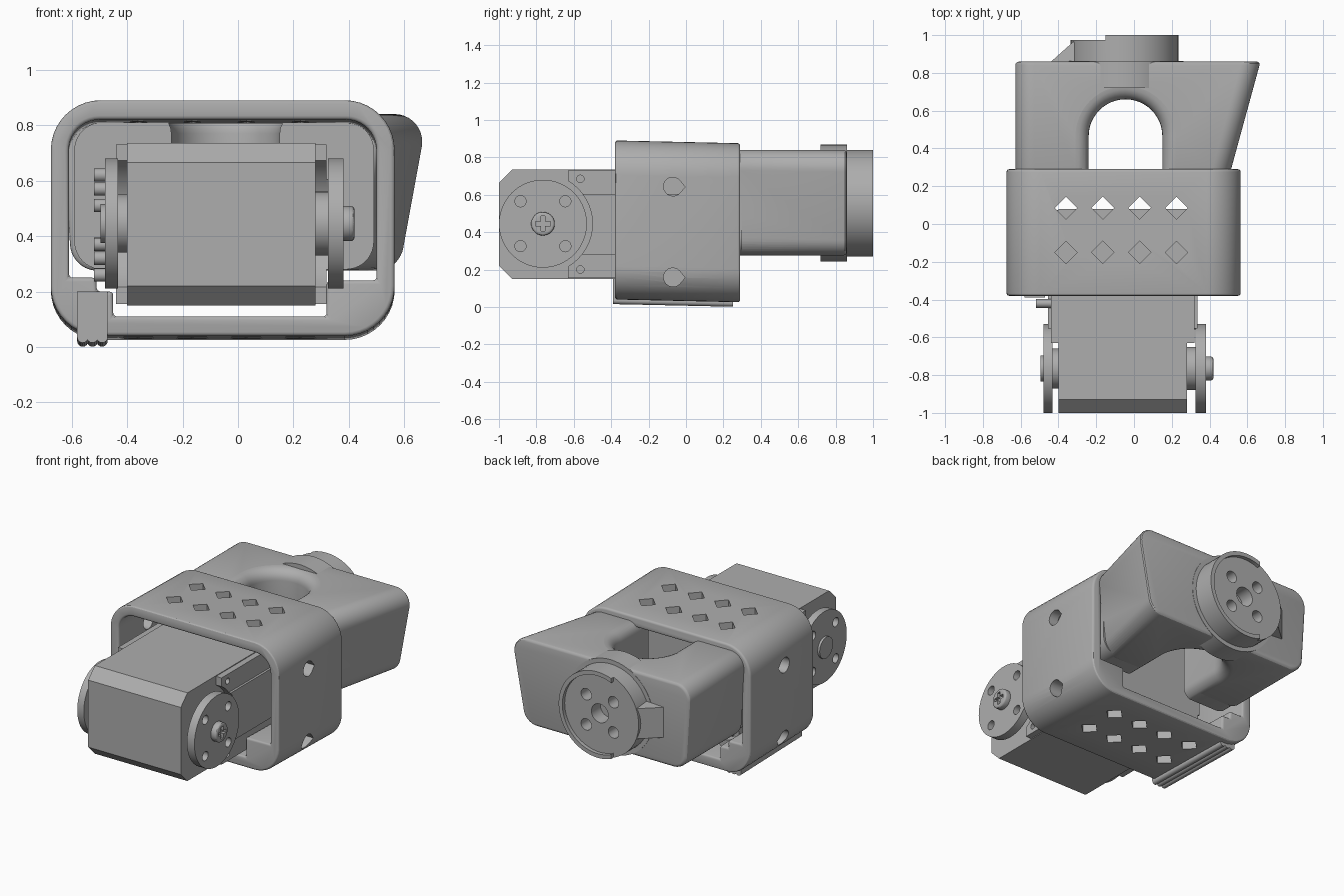
import bpy, bmesh, math
from mathutils import Vector

if "Cube" in bpy.data.objects:
    bpy.data.objects.remove(bpy.data.objects["Cube"])

grey = bpy.data.materials.new("plain grey")
grey.use_nodes = True
grey.diffuse_color = (0.42, 0.42, 0.42, 1)
grey.node_tree.nodes["Principled BSDF"].inputs["Base Color"].default_value = (0.42, 0.42, 0.42, 1)


def activate(ob):
    bpy.ops.object.select_all(action='DESELECT')
    ob.select_set(True)
    bpy.context.view_layer.objects.active = ob


def loft(name, rings):
    """Skin a list of equal-length point rings and cap both ends."""
    bm = bmesh.new()
    loops = [[bm.verts.new(p) for p in ring] for ring in rings]
    n = len(loops[0])
    for a, b in zip(loops, loops[1:]):
        for i in range(n):
            j = (i + 1) % n
            bm.faces.new((a[i], a[j], b[j], b[i]))
    bm.faces.new(loops[0][::-1])
    bm.faces.new(loops[-1])
    bmesh.ops.recalc_face_normals(bm, faces=bm.faces)
    me = bpy.data.meshes.new(name)
    bm.to_mesh(me)
    bm.free()
    ob = bpy.data.objects.new(name, me)
    bpy.context.collection.objects.link(ob)
    me.materials.append(grey)
    return ob


def place(axis, u, v, t):
    return {'x': (t, u, v), 'y': (u, t, v), 'z': (u, v, t)}[axis]


def prism(name, profile, axis, t0, t1):
    return loft(name, [[place(axis, u, v, t) for u, v in profile] for t in (t0, t1)])


def box(name, x, y, z):
    return prism(name, [(x[0], y[0]), (x[1], y[0]), (x[1], y[1]), (x[0], y[1])], 'z', *z)


def circle(u, v, r, n=48):
    return [(u + r * math.cos(math.tau * i / n), v + r * math.sin(math.tau * i / n)) for i in range(n)]


def cyl(name, axis, u, v, r, t0, t1, n=48):
    return prism(name, circle(u, v, r, n), axis, t0, t1)


def rounded(points, radii, seg=10):
    """Round the corners of a polygon."""
    out = []
    for i, r in enumerate(radii):
        p = Vector(points[i])
        if not r:
            out.append(tuple(p))
            continue
        a = (Vector(points[i - 1]) - p).normalized()
        b = (Vector(points[(i + 1) % len(points)]) - p).normalized()
        half = a.angle(b) / 2
        c = p + (a + b).normalized() * r / math.sin(half)
        d = r / math.tan(half)
        s, e = (p + a * d - c).normalized(), (p + b * d - c).normalized()
        out += [tuple(c + s.slerp(e, k / seg) * r) for k in range(seg + 1)]
    return out


def boolean(ob, tools, op='DIFFERENCE'):
    for t in tools:
        activate(ob)
        m = ob.modifiers.new("cut", 'BOOLEAN')
        m.operation, m.object, m.solver = op, t, 'EXACT'
        bpy.ops.object.modifier_apply(modifier=m.name)
        bpy.data.objects.remove(t)


def bevel(ob, width, seg=3, angle=50):
    activate(ob)
    m = ob.modifiers.new("round", 'BEVEL')
    m.width, m.segments, m.limit_method = width, seg, 'ANGLE'
    m.angle_limit = math.radians(angle)
    bpy.ops.object.modifier_apply(modifier=m.name)


# Outer sleeve with a stepped opening
outer = rounded([(-.675, .04), (.565, .04), (.565, .89), (-.675, .89)], [.18] * 4)
sleeve = prism("sleeve", outer, 'y', -.38, .29)
opening = rounded([(-.61, .25), (-.51, .25), (-.51, .2), (-.45, .2), (-.45, .11), (.32, .11),
                   (.32, .24), (.5, .24), (.5, .82), (-.61, .82)], [0] * 8 + [.11, .11])
boolean(sleeve, [prism("opening", opening, 'y', -1, 1)])
bevel(sleeve, .014)

# Diamond vents through top and bottom, teardrop holes through the sides
vents = []
for x in (-.36, -.165, .03, .225):
    for y in (-.15, .085):
        d = .06
        vents.append(prism("vent", [(x - d, y), (x, y - d), (x + d, y), (x, y + d)], 'z', -.2, 1.2))
for z in (.165, .65):
    drop = [(-.07 + .052 * math.cos(a), z + .047 * math.sin(a))
            for a in [math.radians(45 + 15 * k) for k in range(19)]]
    drop = [(-.005, z)] + [p for p in circle(-.07, z, .05, 24) if p[0] < -.03]
    vents.append(prism("side_hole", drop, 'x', -1, -.55))
    vents.append(prism("side_hole", drop, 'x', .45, 1))
boolean(sleeve, vents)

# Ribbed clip under the sleeve
clip = [box("clip_block", (-.58, -.47), (-.39, .25), (.035, .2))]
clip += [cyl("clip_rib", 'y', x, .035, .02, -.39, .25, 16) for x in (-.56, -.525, -.49)]
for part in clip + [sleeve]:
    for v in part.data.vertices:
        v.co.z -= .022 * (v.co.y + .38)

# Rear bracket: flaring block with a filleted arch
front = rounded([(-.6, .275), (.46, .275), (.52, .84), (-.635, .84)], [.1] * 4)
back = rounded([(-.6, .275), (.585, .275), (.69, .84), (-.635, .84)], [.1] * 4)
bracket = loft("rear_bracket", [[(u, .27, v) for u, v in front], [(u, .86, v) for u, v in back]])
bevel(bracket, .02)
neck = rounded([(-.59, .28), (.49, .28), (.49, .81), (-.59, .81)], [.1] * 4)
boolean(bracket, [prism("bracket_neck", neck, 'y', .18, .3)], 'UNION')


def arch(z, grow):
    r = .195 + grow
    arc = [(-.045 + r * math.cos(math.pi * k / 24), .465 + r * math.sin(math.pi * k / 24)) for k in range(25)]
    return [(x, y, z) for x, y in [(-.045 - r, -.2), (-.045 + r, -.2)] + arc]


fillet = [(.07 * math.sin(a), .07 * (1 - math.cos(a))) for a in [math.pi / 12 * k for k in range(7)]]
rings = [arch(.2, .07)] + [arch(.345 - h, g) for h, g in fillet[::-1]]
rings += [arch(.77 + h, g) for h, g in fillet] + [arch(.95, .07)]
boolean(bracket, [loft("arch", rings)])

# Round rear mount with collar, lug, rim and bolt holes
CX, CZ = -.05, .555
cyl("mount_collar", 'y', CX, CZ, .313, .72, .862, 64)
mount = cyl("rear_mount", 'y', CX, CZ, .285, .84, 1, 64)
recess = cyl("recess", 'y', CX, CZ, .258, .975, 1.1, 64)
gap = box("gap", (-.5, -.15), (.975, 1.1), (.2, .9))
flats = [prism("flat", [(-.5, CZ + s * .08), (-.18, CZ + s * .285), (-.5, CZ + s * .4)], 'y', .9, 1.1)
         for s in (-1, 1)]
bolts = [cyl("bolt", 'y', CX + a * .1, CZ + b * .1, .038, .88, 1.1, 24) for a in (-1, 1) for b in (-1, 1)]
boolean(mount, [recess, gap] + flats + bolts + [cyl("axle", 'y', CX, CZ, .062, .88, 1.1, 32)])


def lug_ring(y, x):
    return [(-.24, y, CZ - .19), (-.24, y, CZ + .19), (-.29, y, CZ + .11), (x, y, CZ + .1),
            (x, y, CZ - .1), (-.29, y, CZ - .11)]


loft("mount_lug", [lug_ring(.85, -.45), lug_ring(.975, -.31)])

# Servo motor body with chamfered nose
AY, AZ = -.765, .445
side = [(-1, .22), (-.93, .15), (.08, .15), (.08, .735), (-.93, .735), (-1, .665)]
prism("servo_body", side, 'x', -.4, .28)
for name, x, y, z in (("servo_side_plates", (-.44, .32), (-.63, .075), (.155, .73)),
                      ("servo_side_covers", (-.455, .335), (-.6, .07), (.28, .605))):
    plate = box(name, x, y, z)
    cuts = [cyl("clearance", 'x', AY, AZ, .265, a, b) for a, b in ((-1, -.4), (.28, 1))]
    if name == "servo_side_plates":
        cuts += [cyl("tab_hole", 'x', -.565, h, .02, a, b, 16)
                 for h in (.2, .685) for a, b in ((-1, -.41), (.29, 1))]
    boolean(plate, cuts)

# Horn discs, bosses and hubs on both sides
for name, x0, x1 in (("left_horn", .325, .38), ("right_horn", -.48, -.432)):
    horn = cyl(name, 'x', AY, AZ, .235, x0, x1, 64)
    boolean(horn, [cyl("horn_hole", 'x', AY + a * .12, AZ + b * .12, .03, x0 - .1, x1 + .1, 20)
                   for a in (-1, 1) for b in (-1, 1)])
cyl("left_boss", 'x', AY, AZ, .115, .27, .33)
cyl("right_boss", 'x', AY, AZ, .105, -.44, -.39)
cyl("right_hub", 'x', AY, AZ, .07, -.495, -.47)
screw = cyl("left_screw", 'x', AY, AZ, .063, .37, .42)
bevel(screw, .012)
boolean(screw, [box("slot", (.4, .5), (AY - a, AY + a), (AZ - b, AZ + b)) for a, b in ((.04, .011), (.011, .04))])

# Connector pins on the right side
for z in (.62, .57, .51, .37, .32, .26):
    cyl("connector_pin", 'x', -.42, z, .024, -.52, -.43, 16)

for ob in bpy.context.scene.objects:
    if ob.type == 'MESH' and grey.name in ob.data.materials:
        activate(ob)
        bpy.ops.object.shade_smooth_by_angle(angle=math.radians(30))
